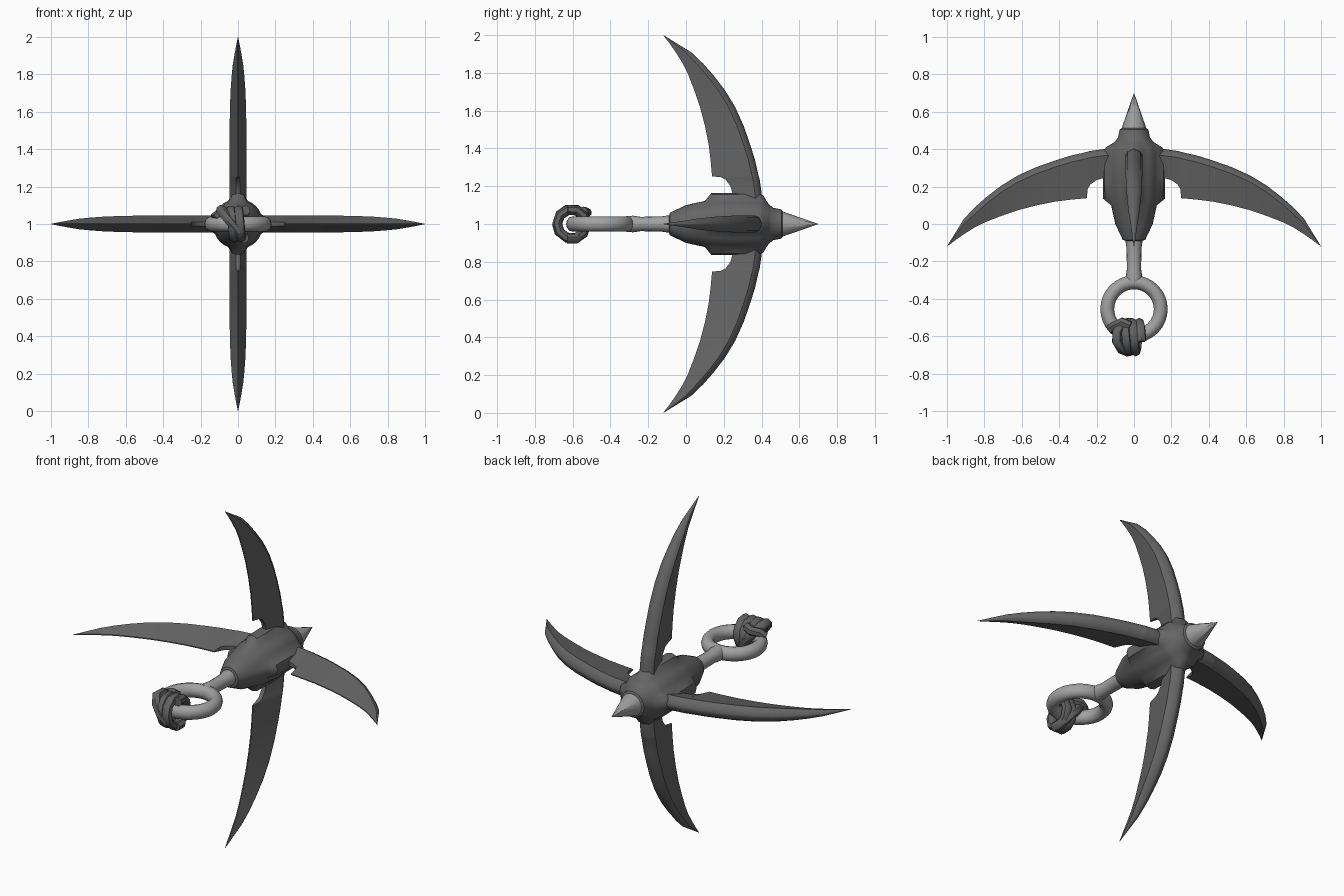
import bpy, bmesh, math
from mathutils import Matrix, Vector

if "Cube" in bpy.data.objects:
    bpy.data.objects.remove(bpy.data.objects["Cube"])


def material(name, v):
    m = bpy.data.materials.new(name)
    m.diffuse_color = (v, v, v, 1)
    m.use_nodes = True
    m.node_tree.nodes["Principled BSDF"].inputs["Base Color"].default_value = m.diffuse_color
    return m


DARK = material("dark steel", 0.13)
LIGHT = material("light steel", 0.36)
ROPE = material("dark rope", 0.12)
CENTRE = Matrix.Translation((0, 0, 1))


def finish(name, bm, mat, angle=35, matrix=CENTRE):
    bmesh.ops.remove_doubles(bm, verts=bm.verts, dist=0.0005)
    bmesh.ops.recalc_face_normals(bm, faces=bm.faces)
    bm.transform(matrix)
    me = bpy.data.meshes.new(name)
    bm.to_mesh(me)
    bm.free()
    ob = bpy.data.objects.new(name, me)
    bpy.context.collection.objects.link(ob)
    me.materials.append(mat)
    bpy.ops.object.select_all(action='DESELECT')
    ob.select_set(True)
    bpy.context.view_layer.objects.active = ob
    bpy.ops.object.shade_smooth_by_angle(angle=math.radians(angle))
    return ob


def loft(rings, cap=True):
    """Join equal-length rings of points into a closed skin."""
    bm = bmesh.new()
    vs = [[bm.verts.new(p) for p in ring] for ring in rings]
    n = len(vs[0])
    for a, b in zip(vs, vs[1:]):
        for i in range(n):
            j = (i + 1) % n
            bm.faces.new((a[i], a[j], b[j], b[i]))
    if cap:
        bm.faces.new(vs[0])
        bm.faces.new(vs[-1])
    return bm


def lathe(profile, sides):
    """Turn (y, radius) pairs around the y axis."""
    return loft([[(r * math.cos(t), y, r * math.sin(t))
                  for t in (2 * math.pi * i / sides for i in range(sides))]
                 for y, r in profile])


# Four curved blades: (radius, inner y, outer y, half thickness) stations
stations = [(0.08, 0.25, 0.405, 0.045), (0.165, 0.245, 0.40, 0.045),
            (0.20, 0.235, 0.395, 0.045), (0.235, 0.21, 0.39, 0.045),
            (0.248, 0.185, 0.387, 0.045), (0.252, 0.138, 0.385, 0.045),
            (0.34, 0.13, 0.365, 0.045), (0.42, 0.12, 0.34, 0.045),
            (0.52, 0.10, 0.305, 0.045), (0.62, 0.074, 0.26, 0.043),
            (0.71, 0.043, 0.205, 0.040), (0.79, 0.012, 0.143, 0.034),
            (0.85, -0.017, 0.09, 0.028), (0.91, -0.055, 0.027, 0.018),
            (0.96, -0.09, -0.055, 0.009), (1.0, -0.121, -0.119, 0.001)]


def blade_section(r, yi, yo, w):
    b = min(0.035, 0.35 * (yo - yi))          # depth of the rounded back
    # keep the wedge shallow where the root is cut away
    e = 0.012 if r < 0.25 else 0.003
    e = min(e, w)
    return [(r, yi, -e), (r, yo - b, -w), (r, yo - 0.4 * b, -0.75 * w),
            (r, yo, -0.12 * w), (r, yo, 0.12 * w), (r, yo - 0.4 * b, 0.75 * w),
            (r, yo - b, w), (r, yi, e)]


for k, side in enumerate(("right", "top", "left", "bottom")):
    spin = CENTRE @ Matrix.Rotation(-k * math.pi / 2, 4, 'Y')
    finish(side + "_blade", loft([blade_section(*s) for s in stations]),
           DARK, 40, spin)

# Hub: round core with four raised sockets behind the blades
hub = [(-0.09, 0.045, 0), (-0.085, 0.06, 0), (0.0, 0.098, 0.002),
       (0.10, 0.118, 0.004), (0.135, 0.128, 0.037), (0.25, 0.135, 0.03),
       (0.385, 0.135, 0.03), (0.41, 0.125, 0.025), (0.435, 0.105, 0.004),
       (0.46, 0.086, 0), (0.505, 0.077, 0), (0.512, 0.066, 0)]
SIDES = 32
rings = []
for y, core, lug in hub:
    ring = []
    for i in range(SIDES):
        t = 2 * math.pi * i / SIDES
        r = core + lug * max(0, math.cos(4 * t)) ** 0.5
        ring.append((r * math.cos(t), y, r * math.sin(t)))
    rings.append(ring)
finish("hub", loft(rings), DARK, 40)

# Pointed nose and rear shaft
finish("nose_spike", lathe([(0.50, 0.066), (0.512, 0.066), (0.70, 0.0008)], 20), LIGHT)
finish("shaft", lathe([(-0.05, 0.046), (-0.09, 0.046), (-0.13, 0.040), (-0.24, 0.038),
                       (-0.28, 0.044), (-0.315, 0.042)], 16), LIGHT)

# Ring at the end of the shaft
ring_pts = []
for i in range(33):
    a = 2 * math.pi * i / 32
    ring_pts.append([((0.143 + 0.037 * math.cos(b)) * math.cos(a),
                      -0.455 + (0.143 + 0.037 * math.cos(b)) * math.sin(a),
                      0.041 * math.sin(b))
                     for b in (2 * math.pi * j / 12 for j in range(12))])
finish("end_ring", loft(ring_pts, cap=False), LIGHT)


def rope(name, pts, radius=0.027, sides=7):
    """Sweep a round rope along the given points."""
    pts = [Vector(p) for p in pts]
    out = []
    normal = Vector((1, 0.13, 0.21))
    for i, p in enumerate(pts):
        d = (pts[min(i + 1, len(pts) - 1)] - pts[max(i - 1, 0)]).normalized()
        normal = (normal - d * normal.dot(d)).normalized()
        side = d.cross(normal)
        out.append([p + radius * (normal * math.cos(t) + side * math.sin(t))
                    for t in (2 * math.pi * j / sides for j in range(sides))])
    return finish(name, loft(out), ROPE, 50)


# Knot: coils around the ring, a slanted crossing turn and a short tail
coil = []
for i in range(23):
    t = 2 * math.pi * i / 10 + 0.6
    coil.append((-0.045 + 0.085 * i / 22, -0.605 + 0.076 * math.cos(t), 0.076 * math.sin(t)))
rope("knot_coil", coil)
cross = []
for i in range(10):
    t = 2 * math.pi * i / 10 - 1.9
    cross.append((-0.03 - 0.065 * math.sin(t), -0.605 + 0.078 * math.cos(t),
                  0.08 * math.sin(t)))
rope("knot_crossing", cross)
rope("rope_tail", [(-0.125, -0.56, 0.03), (-0.10, -0.545, 0.055),
                   (-0.065, -0.525, 0.06), (-0.02, -0.545, 0.065)])
